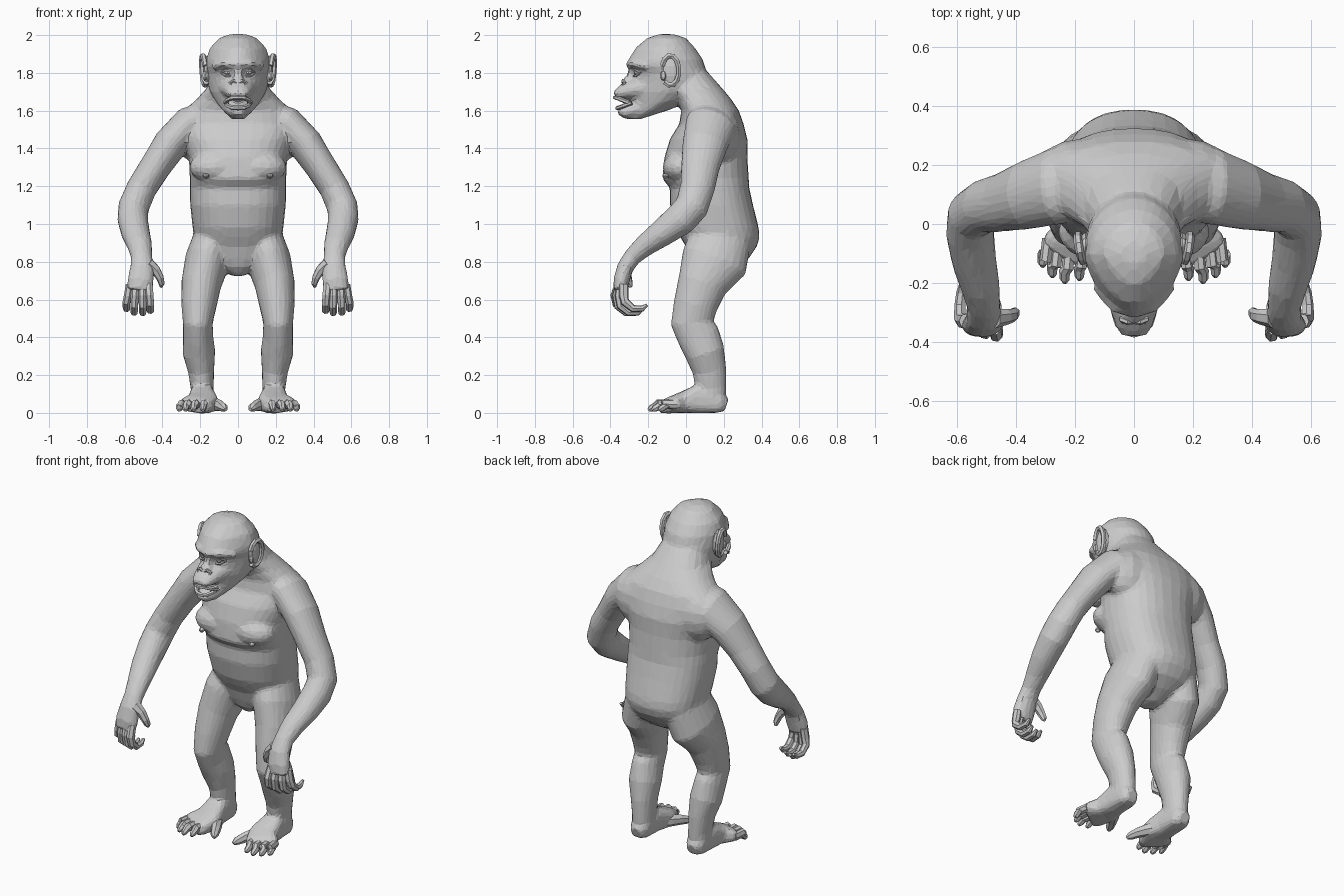
import bpy, bmesh, math
from mathutils import Vector, Matrix


def spow(c, p):
    return math.copysign(abs(c) ** (2 / p), c)


def loft(bm, rings):
    """Skin a list of point rings and cap both ends."""
    vs = [[bm.verts.new(p) for p in r] for r in rings]
    n = len(vs[0])
    for a, b in zip(vs, vs[1:]):
        for i in range(n):
            bm.faces.new((a[i], a[(i + 1) % n], b[(i + 1) % n], b[i]))
    bm.faces.new(vs[0][::-1])
    bm.faces.new(vs[-1])


def stack(bm, levels, n=32, p=2.0, taper=0.0):
    """Horizontal sections: (z, front y, back y, half width)."""
    rings = []
    for z, yf, yb, hw in levels:
        ring = []
        for i in range(n):
            a = 2 * math.pi * i / n
            c, s = spow(math.cos(a), p), spow(math.sin(a), p)
            ring.append((hw * c * (1 - taper * max(0, -s)), (yf + yb) / 2 + s * (yb - yf) / 2, z))
        rings.append(ring)
    loft(bm, rings)


def tube(bm, path, n=24, p=2.0, ref=(1, 0, 0), sx=1):
    """Sections along a path: (x, y, z, side radius, depth radius)."""
    pts = [Vector((q[0] * sx, q[1], q[2])) for q in path]
    rings = []
    for i, q in enumerate(path):
        t = (pts[min(i + 1, len(pts) - 1)] - pts[max(i - 1, 0)]).normalized()
        u = Vector(ref)
        u = (u - t * u.dot(t)).normalized()
        v = t.cross(u)
        rings.append([pts[i] + u * q[3] * spow(math.cos(a), p) + v * q[4] * spow(math.sin(a), p)
                      for a in (2 * math.pi * k / n for k in range(n))])
    loft(bm, rings)


def ball(bm, c, r, seg=16):
    m = Matrix.Translation(c) @ Matrix.Diagonal((*r, 1))
    bmesh.ops.create_uvsphere(bm, u_segments=seg, v_segments=max(5, seg // 2), radius=1, matrix=m)


def finish(bm, name, mirror=True):
    bmesh.ops.recalc_face_normals(bm, faces=bm.faces[:])
    me = bpy.data.meshes.new(name)
    bm.to_mesh(me)
    bm.free()
    ob = bpy.data.objects.new(name, me)
    bpy.context.collection.objects.link(ob)
    if mirror:
        ob.modifiers.new("mirror", 'MIRROR')
    return ob


# Body: overlapping masses fused into one faceted skin
bm = bmesh.new()
# torso and neck
stack(bm, [(.725, .08, .19, .03), (.77, .04, .27, .11), (.82, .02, .335, .185), (.88, 0, .375, .22),
           (.93, -.03, .39, .232), (.98, -.055, .385, .24), (1.1, -.085, .355, .253),
           (1.19, -.085, .335, .255), (1.24, -.125, .332, .255), (1.35, -.115, .325, .26),
           (1.45, -.085, .325, .29), (1.53, -.035, .305, .305), (1.6, -.025, .28, .285),
           (1.66, -.05, .24, .22), (1.72, -.1, .19, .165), (1.8, -.12, .12, .13)], p=2.3)
# skull and face
stack(bm, [(2.006, -.14, -.07, .04), (1.985, -.205, 0, .10), (1.93, -.27, .05, .15),
           (1.87, -.305, .09, .17), (1.835, -.31, .10, .172), (1.80, -.28, .115, .168),
           (1.75, -.285, .13, .162), (1.70, -.295, .1, .148), (1.65, -.295, .03, .12),
           (1.60, -.295, -.1, .082), (1.555, -.31, -.24, .035)], taper=.25)
# upper muzzle, lower jaw, nose bridge, brow
tube(bm, [(0, -.18, 1.725, .115, .075), (0, -.29, 1.71, .082, .055), (0, -.345, 1.695, .064, .038),
          (0, -.378, 1.682, .045, .02)])
tube(bm, [(0, -.15, 1.66, .09, .06), (0, -.27, 1.605, .066, .045), (0, -.325, 1.592, .05, .036),
          (0, -.36, 1.6, .036, .02)])
tube(bm, [(0, -.28, 1.83, .022, .02), (0, -.295, 1.78, .024, .02), (0, -.325, 1.745, .04, .022)])
tube(bm, [(x, y, z, .02, .024) for x, y, z in [(-.125, -.205, 1.835), (-.065, -.28, 1.85),
     (0, -.297, 1.843), (.065, -.28, 1.85), (.125, -.205, 1.835)]], ref=(0, 0, 1))
for sx in (1, -1):
    # arm with palm
    tube(bm, [(.12, .15, 1.57, .09, .12), (.26, .13, 1.52, .098, .135), (.36, .10, 1.42, .092, .12),
              (.44, .075, 1.30, .082, .102), (.51, .06, 1.19, .08, .092), (.553, .03, 1.09, .082, .09),
              (.557, -.03, 1.025, .082, .087), (.542, -.13, .95, .076, .072),
              (.52, -.22, .885, .066, .058), (.51, -.285, .825, .056, .047),
              (.508, -.322, .77, .064, .044), (.515, -.342, .70, .07, .043),
              (.522, -.35, .645, .066, .036)], sx=sx)
    # leg
    tube(bm, [(.12, .19, .94, .11, .16), (.165, .15, .80, .118, .178), (.195, .085, .68, .106, .132),
              (.207, .05, .57, .094, .117), (.213, .032, .475, .079, .114), (.212, .065, .41, .08, .114),
              (.207, .10, .32, .087, .106), (.195, .125, .22, .069, .09), (.19, .132, .13, .061, .083),
              (.19, .135, .05, .06, .076)], sx=sx)
    # foot sole and instep
    tube(bm, [(.19, .215, .04, .035, .034), (.19, .18, .052, .058, .053), (.19, .06, .075, .067, .077),
              (.185, -.02, .055, .084, .056), (.22, -.08, .042, .094, .043),
              (.24, -.11, .033, .087, .032)], p=3, sx=sx)
    ball(bm, (.12 * sx, -.025, 1.30), (.14, .10, .085))      # chest muscle
    ball(bm, (.18 * sx, .17, 1.47), (.16, .12, .16))         # shoulder blade
body = finish(bm, "body", mirror=False)
rm = body.modifiers.new("fuse", 'REMESH')
rm.mode, rm.voxel_size = 'VOXEL', .009
sm = body.modifiers.new("soften", 'SMOOTH')
sm.factor, sm.iterations = .5, 14
body.modifiers.new("facets", 'DECIMATE').ratio = .04
mi = body.modifiers.new("mirror", 'MIRROR')
mi.use_bisect_axis[0] = True

# Fingers: four curled digits and a thumb
bm = bmesh.new()
for x, d, drop, dy in [(.472, -.008, .012, -.015), (.506, -.002, 0, -.006),
                       (.541, .008, .002, .008), (.572, .018, .022, .03)]:
    tube(bm, [(x, -.345 + dy / 2, .68, .022, .026), (x + d * .5, -.36 + dy, .62, .023, .026),
              (x + d, -.352 + dy, .565 + drop, .021, .024), (x + d, -.31 + dy, .53 + drop, .02, .02),
              (x + d * .8, -.262 + dy, .53 + drop, .017, .017),
              (x + d * .8, -.235 + dy, .55 + drop, .008, .008)], n=7)
tube(bm, [(.475, -.32, .79, .034, .034), (.435, -.315, .755, .027, .028), (.412, -.31, .715, .021, .024),
          (.404, -.30, .685, .017, .019), (.407, -.29, .666, .007, .008)], n=7)
finish(bm, "fingers")

# Toes: four forward toes and a splayed big toe
bm = bmesh.new()
for x0, x1, y1 in [(.175, .185, -.185), (.215, .235, -.195), (.255, .277, -.175), (.29, .31, -.14)]:
    ym = (y1 - .07) / 2
    tube(bm, [(x0, -.05, .045, .022, .025), (x0 * .5 + x1 * .5, ym - .02, .045, .021, .026),
              (x1, y1 + .035, .036, .02, .022), (x1, y1 + .008, .022, .017, .018),
              (x1, y1 - .004, .014, .008, .009)], n=7)
tube(bm, [(.165, .03, .05, .035, .04), (.125, -.03, .045, .034, .036), (.095, -.08, .038, .028, .03),
          (.075, -.12, .027, .023, .023), (.065, -.14, .018, .01, .01)], n=7)
finish(bm, "toes")

# Ears: curled rim around a flat shell
bm = bmesh.new()
rim = []
for k in range(11):
    a = math.radians(-130 + 29 * k)
    y, z = -.083 + .046 * math.cos(a), 1.81 + .076 * math.sin(a) * (1.08 if a > 0 else 1)
    rim.append((.18 + .2 * (y + .083) + .08 * (z - 1.81), y, z, .015, .015))
tube(bm, rim, n=6)
ball(bm, (.165, -.078, 1.81), (.022, .052, .082), 10)
ball(bm, (.176, -.12, 1.785), (.014, .018, .026), 6)
finish(bm, "ears")

# Eyes with upper and lower lids
bm = bmesh.new()
ball(bm, (.055, -.255, 1.802), (.022, .022, .018), 8)
for dz in (.016, -.017):
    tube(bm, [(.024, -.262, 1.80, .005, .006), (.045, -.273, 1.80 + dz, .007, .008),
              (.066, -.268, 1.80 + dz, .007, .008), (.09, -.243, 1.80, .005, .006)], n=5, ref=(0, 0, 1))
finish(bm, "eyes")

# Nostrils
bm = bmesh.new()
tube(bm, [(.006, -.333, 1.748, .008, .008), (.022, -.333, 1.758, .01, .01), (.042, -.323, 1.747, .01, .01),
          (.036, -.335, 1.731, .007, .007)], n=6, ref=(0, 1, 0))
finish(bm, "nostrils")

# Lips
bm = bmesh.new()
for z, dy in ((1.67, 0), (1.614, .012)):
    tube(bm, [(x, y + dy, z + (1.642 - z) * (abs(x) / .066) ** 4, .012, .013) for x, y in
              [(-.066, -.30), (-.054, -.34), (-.03, -.366), (0, -.374), (.03, -.366), (.054, -.34),
               (.066, -.30)]], n=6, ref=(0, 0, 1))
finish(bm, "lips", mirror=False)

# Nipples
bm = bmesh.new()
ball(bm, (.17, -.108, 1.255), (.017, .018, .014), 8)
finish(bm, "nipples")
